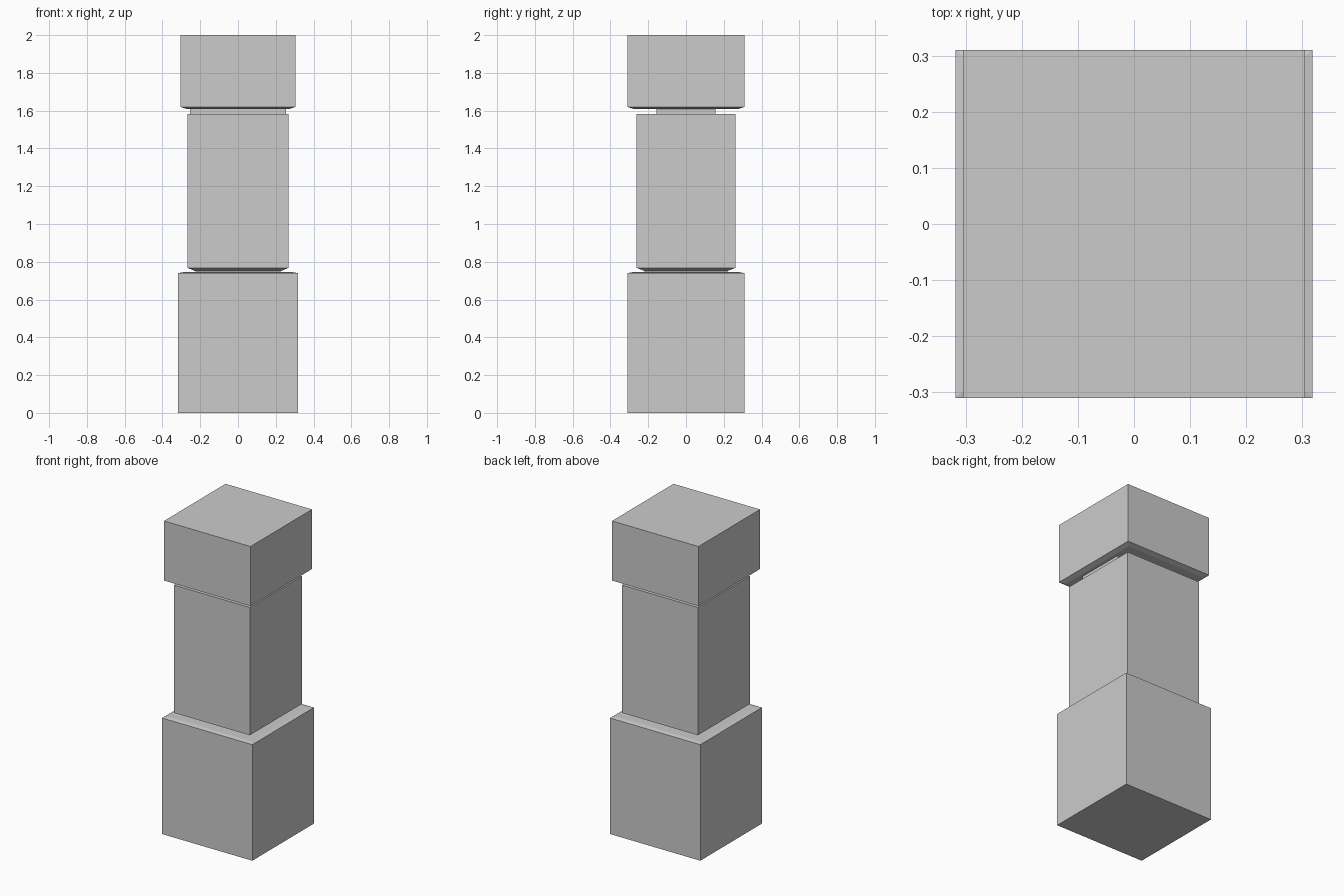
import bpy
import bmesh

if "Cube" in bpy.data.objects:
    bpy.data.objects.remove(bpy.data.objects["Cube"])


def stacked_block(name, sections):
    """Closed block through rectangular sections (half_x, half_y, z)."""
    bm = bmesh.new()
    rings = [[bm.verts.new((sx * hx, sy * hy, z))
              for sx, sy in ((-1, -1), (1, -1), (1, 1), (-1, 1))]
             for hx, hy, z in sections]
    for low, high in zip(rings, rings[1:]):
        for i in range(4):
            j = (i + 1) % 4
            bm.faces.new((low[i], low[j], high[j], high[i]))
    bm.faces.new(rings[0][::-1])
    bm.faces.new(rings[-1])
    mesh = bpy.data.meshes.new(name)
    bm.to_mesh(mesh)
    bm.free()
    obj = bpy.data.objects.new(name, mesh)
    bpy.context.collection.objects.link(obj)
    return obj


# Base block with a very shallow bevel around its top
stacked_block("base_block", [(0.318, 0.31, 0), (0.318, 0.31, 0.74),
                             (0.29, 0.285, 0.745)])

# Narrow joint between base and shaft
stacked_block("lower_neck", [(0.225, 0.22, 0.743), (0.225, 0.22, 0.753)])

# Shaft with tapered underside
stacked_block("shaft", [(0.23, 0.222, 0.752), (0.267, 0.262, 0.768),
                        (0.267, 0.262, 1.583)])

# Joint between shaft and cap, narrower front to back
stacked_block("upper_neck", [(0.255, 0.157, 1.582), (0.255, 0.157, 1.612)])

# Cap block with tapered underside
stacked_block("cap_block", [(0.275, 0.28, 1.61), (0.305, 0.31, 1.62),
                            (0.305, 0.31, 2.0)])
